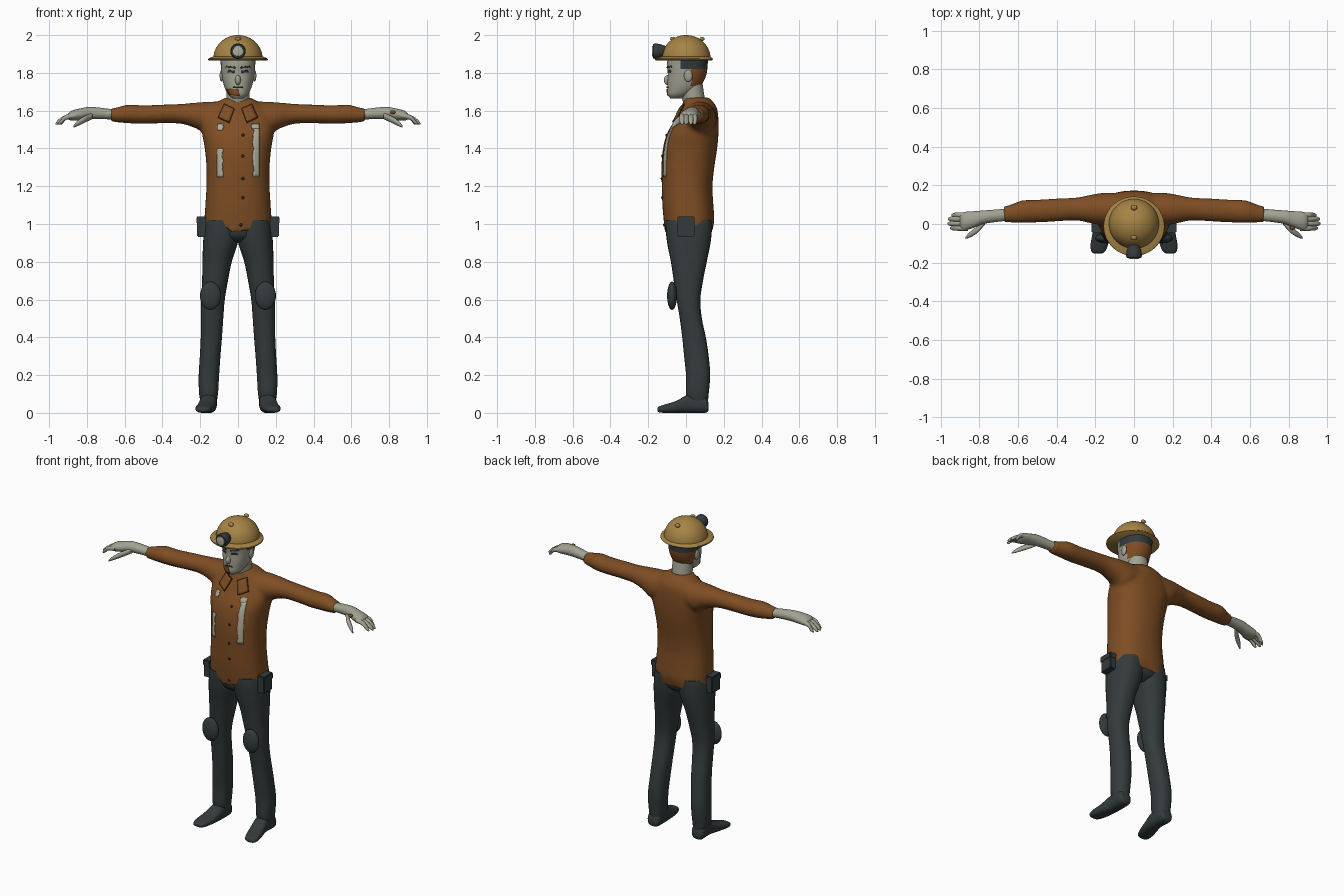
import bpy, bmesh, math, random
from mathutils import Vector
from mathutils.bvhtree import BVHTree

random.seed(4)
cube = bpy.data.objects.get("Cube")
if cube:
    bpy.data.objects.remove(cube, do_unlink=True)


def material(name, r, g, b):
    m = bpy.data.materials.new(name)
    m.use_nodes = True
    m.diffuse_color = (r, g, b, 1)
    bsdf = next(n for n in m.node_tree.nodes if n.type == 'BSDF_PRINCIPLED')
    bsdf.inputs["Base Color"].default_value = (r, g, b, 1)
    bsdf.inputs["Roughness"].default_value = 0.8
    return m


BROWN = material("brown cloth", 0.21, 0.075, 0.017)
SKIN = material("pale skin", 0.36, 0.36, 0.29)
DARK = material("dark slate", 0.034, 0.044, 0.045)
YELLOW = material("helmet yellow", 0.38, 0.23, 0.06)
PALE = material("pale strip", 0.42, 0.42, 0.33)
SHADE = material("dark trim", 0.03, 0.018, 0.01)


def smooth_rings(rings, steps):
    """Catmull-Rom resampling of the cross-sections."""
    out = []
    for i in range(len(rings) - 1):
        p = [Vector(rings[min(max(i + k, 0), len(rings) - 1)]) for k in (-1, 0, 1, 2)]
        for j in range(steps):
            t = j / steps
            out.append(0.5 * (2 * p[1] + (p[2] - p[0]) * t
                              + (2 * p[0] - 5 * p[1] + 4 * p[2] - p[3]) * t * t
                              + (3 * p[1] - p[0] - 3 * p[2] + p[3]) * t ** 3))
    return out + [Vector(rings[-1])]


def loft(bm, axis, rings, steps=4, seg=32, power=2.0, sign=1):
    """Rings are (position, a0, a1, b0, b1) across the given axis."""
    place = {'X': lambda t, a, b: (t * sign, a, b),
             'Y': lambda t, a, b: (a * sign, t, b),
             'Z': lambda t, a, b: (a * sign, b, t)}[axis]

    def lobe(v):
        return math.copysign(abs(v) ** (2 / power), v)

    loops = []
    for t, a0, a1, b0, b1 in smooth_rings([Vector(r) for r in rings], steps):
        loops.append([bm.verts.new(place(
            t, (a0 + a1) / 2 + (a1 - a0) / 2 * lobe(math.cos(math.tau * k / seg)),
            (b0 + b1) / 2 + (b1 - b0) / 2 * lobe(math.sin(math.tau * k / seg))))
            for k in range(seg)])
    for lo, hi in zip(loops, loops[1:]):
        for k in range(seg):
            n = (k + 1) % seg
            bm.faces.new((lo[k], lo[n], hi[n], hi[k]))
    bm.faces.new(loops[0])
    bm.faces.new(loops[-1])


def finish(name, bm, mats, mirror=False, rule=None, angle=50):
    bmesh.ops.recalc_face_normals(bm, faces=bm.faces[:])
    if rule:
        for f in bm.faces:
            f.material_index = rule(f.calc_center_median())
    me = bpy.data.meshes.new(name)
    bm.to_mesh(me)
    bm.free()
    for m in mats:
        me.materials.append(m)
    ob = bpy.data.objects.new(name, me)
    bpy.context.collection.objects.link(ob)
    bpy.ops.object.select_all(action='DESELECT')
    ob.select_set(True)
    bpy.context.view_layer.objects.active = ob
    bpy.ops.object.shade_smooth_by_angle(angle=math.radians(angle))
    if mirror:
        ob.modifiers.new("Mirror", 'MIRROR').use_mirror_merge = False
    return ob


def blob(name, mat, loc, size, mirror=False):
    bm = bmesh.new()
    bmesh.ops.create_uvsphere(bm, u_segments=24, v_segments=14, radius=1)
    bmesh.ops.scale(bm, vec=size, verts=bm.verts)
    bmesh.ops.translate(bm, vec=loc, verts=bm.verts)
    return finish(name, bm, [mat], mirror)


def box(name, mat, loc, size):
    bm = bmesh.new()
    bmesh.ops.create_cube(bm, size=1)
    bmesh.ops.scale(bm, vec=size, verts=bm.verts)
    bmesh.ops.translate(bm, vec=loc, verts=bm.verts)
    bmesh.ops.bevel(bm, geom=bm.edges[:], offset=0.005, segments=2, affect='EDGES')
    return finish(name, bm, [mat], True, angle=30)


def surface(ob):
    bpy.context.view_layer.update()
    return BVHTree.FromObject(ob, bpy.context.evaluated_depsgraph_get())


def front_y(tree, x, z):
    hit = tree.ray_cast(Vector((x, -1, z)), Vector((0, 1, 0)))[0]
    return hit.y if hit else -0.02


def patch(name, mat, tree, corners, lift=0.004, nu=4, nv=6, ragged=0.0):
    """Thin plate laid on the front of a surface; corners are (x, z)."""
    a, b, c, d = [Vector(p) for p in corners]
    bm = bmesh.new()
    rows = []
    for j in range(nv + 1):
        shift, row = random.uniform(-ragged, ragged), []
        for i in range(nu + 1):
            p = a.lerp(b, i / nu).lerp(d.lerp(c, i / nu), j / nv)
            x = p.x + shift * (i == nu)
            row.append(bm.verts.new((x, front_y(tree, x, p.y) - lift, p.y)))
        rows.append(row)
    for lo, hi in zip(rows, rows[1:]):
        for i in range(nu):
            bm.faces.new((lo[i], lo[i + 1], hi[i + 1], hi[i]))
    ob = finish(name, bm, [mat])
    solid = ob.modifiers.new("Thickness", 'SOLIDIFY')
    solid.thickness, solid.offset = 0.004, 0


# Shirt: torso with a wavy hem, and both sleeves, fused together
bm = bmesh.new()
torso = [(0.96, .18, -.112, .14), (1.02, .178, -.118, .15), (1.1, .173, -.125, .145),
         (1.2, .167, -.128, .14), (1.3, .167, -.13, .15), (1.4, .176, -.122, .165),
         (1.48, .19, -.10, .172), (1.55, .19, -.06, .172), (1.61, .15, -.03, .165),
         (1.645, .11, -.015, .145), (1.67, .065, -.012, .12)]
loft(bm, 'Z', [(z, -w, w, f, b) for z, w, f, b in torso], seg=48, power=2.3)
for v in bm.verts:
    if v.co.z < 1.02:
        ang = math.atan2(v.co.y, v.co.x)
        v.co.z += 0.02 * math.sin(5 * ang + 0.6) * (1.02 - v.co.z) / 0.06
sleeve = [(.05, -.02, .16, 1.5, 1.648), (.15, -.01, .162, 1.465, 1.648),
          (.22, .003, .152, 1.505, 1.643), (.3, .018, .137, 1.53, 1.636),
          (.4, .013, .132, 1.533, 1.632), (.5, .008, .126, 1.53, 1.628),
          (.58, .005, .122, 1.533, 1.632), (.64, .008, .1, 1.538, 1.618),
          (.675, .01, .092, 1.543, 1.612)]
for s in (-1, 1):
    loft(bm, 'X', sleeve, sign=s)
shirt = finish("shirt", bm, [BROWN])
remesh = shirt.modifiers.new("Fuse", 'REMESH')
remesh.mode, remesh.voxel_size, remesh.use_smooth_shade = 'VOXEL', 0.011, True
relax = shirt.modifiers.new("Relax", 'SMOOTH')
relax.factor, relax.iterations = 0.5, 5

# Trousers and shoes
bm = bmesh.new()
loft(bm, 'Z', [(.05, .115, .195, .02, .115), (.1, .106, .206, 0, .12),
               (.2, .1, .208, 0, .128), (.3, .093, .202, -.01, .12),
               (.4, .085, .197, -.02, .105), (.5, .078, .196, -.033, .084),
               (.6, .07, .195, -.05, .076), (.7, .053, .19, -.065, .09),
               (.8, .033, .188, -.08, .11), (.9, .001, .185, -.1, .13),
               (.98, -.01, .178, -.108, .138), (1.02, -.01, .17, -.108, .138)], power=2.3)
finish("trouser_legs", bm, [DARK], True)
bm = bmesh.new()
loft(bm, 'Z', [(.905, -.05, .05, -.06, .08), (.94, -.15, .15, -.1, .128),
               (1.02, -.172, .172, -.108, .138)])
finish("trouser_seat", bm, [DARK])
bm = bmesh.new()
loft(bm, 'Y', [(.12, .13, .185, .012, .05), (.1, .115, .2, 0, .09),
               (.02, .112, .2, 0, .1), (-.05, .12, .215, 0, .064),
               (-.11, .135, .225, 0, .045), (-.142, .15, .22, .003, .034),
               (-.152, .165, .208, .01, .025)], power=2.5)
finish("shoes", bm, [DARK], True)
blob("knee_pads", DARK, (.145, -.074, .62), (.056, .026, .075), True)
box("belt_pouches", DARK, (.193, 0, .985), (.048, .088, .108))
box("pouch_flaps", DARK, (.195, 0, 1.02), (.052, .092, .04))

# Hands: palm, four fingers and a thumb
bm = bmesh.new()
loft(bm, 'X', [(.64, .018, .083, 1.55, 1.603), (.7, .012, .076, 1.555, 1.612),
               (.78, 0, .07, 1.555, 1.62), (.83, -.02, .066, 1.55, 1.613),
               (.88, -.033, .062, 1.547, 1.6), (.9, -.02, .05, 1.555, 1.585)])
for y, tip in ((-.021, .952), (.002, .966), (.026, .963), (.046, .945)):
    path = [(.86, y, 1.575, .014), (.91, y, 1.565, .014),
            (tip - .015, y, 1.541, .012), (tip, y, 1.53, .004)]
    loft(bm, 'X', [(x, c - r, c + r, z - r, z + r) for x, c, z, r in path], seg=12)
thumb = [(.77, .015, 1.572, .016), (.81, -.028, 1.555, .018),
         (.85, -.056, 1.532, .014), (.872, -.072, 1.515, .005)]
loft(bm, 'X', [(x, c - r, c + r, z - r, z + r) for x, c, z, r in thumb], seg=12)
finish("hands", bm, [SKIN], True)
blob("hand_patch", BROWN, (.82, -.02, 1.592), (.014, .01, .01))

# Neck and head, with hair and a brown nape
bm = bmesh.new()
loft(bm, 'Z', [(1.6, -.06, .06, .005, .11), (1.66, -.062, .062, -.02, .1),
               (1.76, -.062, .062, -.03, .085)])
finish("neck", bm, [SKIN])
bm = bmesh.new()
loft(bm, 'Z', [(1.665, -.028, .028, -.083, -.02), (1.685, -.052, .052, -.097, .02),
               (1.72, -.07, .07, -.098, .07), (1.76, -.081, .081, -.098, .096),
               (1.8, -.088, .088, -.096, .11), (1.84, -.091, .091, -.1, .114),
               (1.88, -.092, .092, -.095, .115), (1.92, -.07, .07, -.07, .09)],
     seg=40, power=2.2)


def head_colour(c):
    if c.z > 1.82 and c.y > -.035:
        return 1
    return 2 if c.z > 1.73 and c.y > .025 else 0


head = finish("head", bm, [SKIN, DARK, BROWN], rule=head_colour)
blob("ears", SKIN, (.087, .012, 1.785), (.01, .022, .032), True)
blob("nose", SKIN, (0, -.098, 1.762), (.015, .019, .026))
face = surface(head)
for s, side in ((-1, "right"), (1, "left")):
    patch(side + "_eye", DARK, face, [(s * .018, 1.8), (s * .055, 1.803),
                                      (s * .05, 1.815), (s * .02, 1.812)], .002)
    patch(side + "_eyebrow", DARK, face, [(s * .014, 1.824), (s * .064, 1.829),
                                          (s * .06, 1.838), (s * .014, 1.832)], .002)
patch("mouth", SHADE, face, [(-.026, 1.721), (.026, 1.721), (.024, 1.727), (-.024, 1.727)], .002)
patch("chin_patch", BROWN, face, [(-.045, 1.685), (.008, 1.678), (0, 1.715), (-.06, 1.714)], .002)

# Helmet: dome, brim, bolts and lamp
bm = bmesh.new()
arc = [math.radians(a) for a in range(0, 90, 6)] + [math.radians(89)]
loft(bm, 'Z', [(1.876 + .124 * math.sin(a), -.13 * math.cos(a), .13 * math.cos(a),
                -.128 * math.cos(a), .13 * math.cos(a)) for a in arc], steps=1, seg=48)
loft(bm, 'Z', [(1.866, -.154, .154, -.16, .138), (1.87, -.158, .158, -.165, .142),
               (1.876, -.157, .157, -.164, .141), (1.888, -.128, .128, -.126, .128)],
     steps=1, seg=48)
finish("helmet", bm, [YELLOW])
for y, side in ((-.07, "front"), (.085, "back")):
    blob(side + "_helmet_bolt", YELLOW, (0, y, 1.98), (.016, .014, .011))
bm = bmesh.new()
loft(bm, 'Y', [(y, -r, r, 1.915 - r, 1.915 + r) for y, r in
               ((-.105, .026), (-.135, .037), (-.165, .041), (-.176, .036))], steps=2)
finish("lamp_housing", bm, [DARK])
bm = bmesh.new()
loft(bm, 'Y', [(y, -r, r, 1.915 - r, 1.915 + r) for y, r in
               ((-.17, .028), (-.179, .027), (-.181, .02))], steps=1)
finish("lamp_lens", bm, [PALE])

# Collar flaps, chest strips and buttons laid on the shirt
chest = surface(shirt)
for s, side in ((-1, "right"), (1, "left")):
    flap = [Vector((s * x, z)) for x, z in ((.022, 1.608), (.072, 1.632), (.102, 1.565), (.048, 1.54))]
    mid = sum(flap, Vector((0, 0))) / 4
    patch(side + "_collar_edge", SHADE, chest, [mid + (p - mid) * 1.1 for p in flap], .003)
    patch(side + "_collar", BROWN, chest, flap, .008)
for name, x0, x1, z0, z1 in (("right_strip_top", -.108, -.08, 1.495, 1.53),
                             ("right_strip", -.11, -.08, 1.25, 1.4),
                             ("left_strip", .112, .082, 1.25, 1.51),
                             ("left_strip_top", .112, .073, 1.505, 1.53)):
    patch(name, PALE, chest, [(x0, z0), (x1, z0), (x1, z1), (x0, z1)], .003, nv=14, ragged=.005)
for i, z in enumerate((1.47, 1.36, 1.24, 1.14, 0.995)):
    x = .026 if z > 1 else .015
    blob(f"button_{i + 1}", SHADE, (x, front_y(chest, x, z) - .001, z), (.008, .005, .008))
